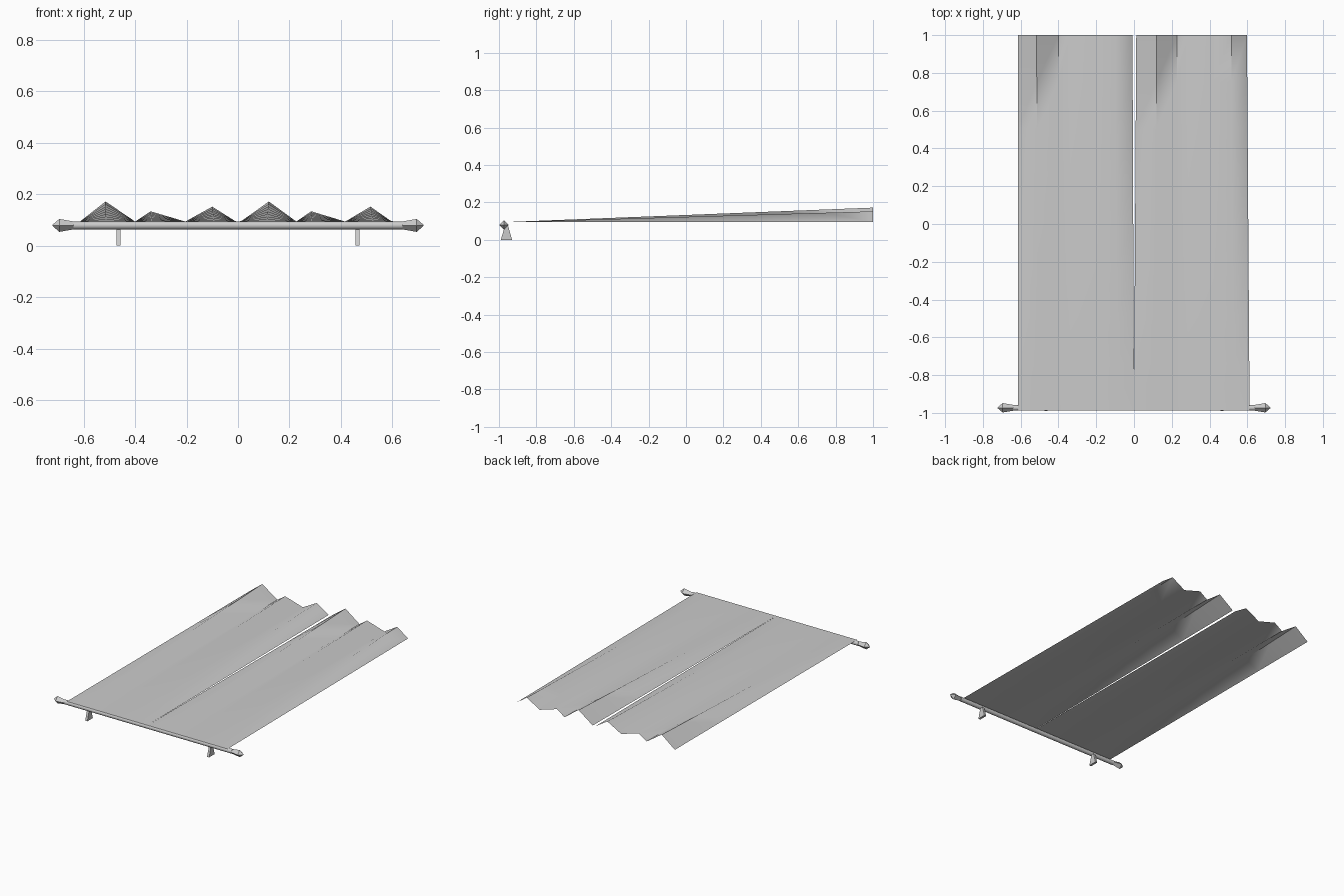
import bpy, bmesh, math
from mathutils import Vector

cube = bpy.data.objects.get("Cube")
if cube:
    bpy.data.objects.remove(cube, do_unlink=True)

grey = bpy.data.materials.new("light grey")
grey.use_nodes = True
grey.diffuse_color = (0.6, 0.6, 0.6, 1)
grey.node_tree.nodes["Principled BSDF"].inputs["Base Color"].default_value = (0.6, 0.6, 0.6, 1)

ROD_Y, ROD_Z, ROD_R = -0.973, 0.079, 0.015
FRONT, BACK, FLOOR = -0.987, 1.0, 0.094


def add_object(name, bm, smooth=None):
    mesh = bpy.data.meshes.new(name)
    bm.to_mesh(mesh)
    bm.free()
    mesh.materials.append(grey)
    obj = bpy.data.objects.new(name, mesh)
    bpy.context.collection.objects.link(obj)
    if smooth is not None:
        bpy.ops.object.select_all(action='DESELECT')
        obj.select_set(True)
        bpy.context.view_layer.objects.active = obj
        bpy.ops.object.shade_smooth_by_angle(angle=math.radians(smooth))
    return obj


def curtain_panel(name, folds, front_edges):
    """Sheet that is flat at the rod and pleated at the hem."""
    bm = bmesh.new()
    rows = 8
    grid = []
    first, last = folds[0][0], folds[-1][0]
    for r in range(rows + 1):
        t = r / rows
        row = []
        for x, height in folds:
            # the outer edges drift slightly along the length
            s = (x - first) / (last - first)
            start = front_edges[0] + s * (front_edges[1] - front_edges[0])
            row.append(bm.verts.new((start + (x - start) * t,
                                     FRONT + (BACK - FRONT) * t,
                                     FLOOR + height * t)))
        grid.append(row)
    for a, b in zip(grid, grid[1:]):
        for i in range(len(a) - 1):
            bm.faces.new((a[i], a[i + 1], b[i + 1], b[i]))
    return add_object(name, bm, 60)


# Curtain panels: (x, fold height) across the hem
curtain_panel("right_curtain",
              [(-0.615, 0), (-0.515, 0.078), (-0.40, 0), (-0.34, 0.04),
               (-0.205, 0), (-0.10, 0.058), (-0.008, 0)], (-0.615, 0))
curtain_panel("left_curtain",
              [(0.012, 0), (0.12, 0.078), (0.227, 0), (0.285, 0.04),
               (0.417, 0), (0.515, 0.058), (0.598, 0)], (0, 0.612))


def rings_along_x(bm, stations, sides):
    """Loft closed rings of the given (x, radius) along the rod axis."""
    rings = []
    for x, radius in stations:
        ring = []
        for k in range(sides):
            a = 2 * math.pi * k / sides
            ring.append(bm.verts.new((x, ROD_Y + radius * math.cos(a),
                                      ROD_Z + radius * math.sin(a))))
        rings.append(ring)
    for a, b in zip(rings, rings[1:]):
        for k in range(sides):
            n = (k + 1) % sides
            bm.faces.new((a[k], a[n], b[n], b[k]))
    bm.faces.new(rings[0])
    bm.faces.new(rings[-1])
    bmesh.ops.recalc_face_normals(bm, faces=bm.faces)


# Curtain rod
bm = bmesh.new()
rings_along_x(bm, [(-0.64, ROD_R), (0.64, ROD_R)], 16)
add_object("curtain_rod", bm, 40)

for side, label in ((-1, "right"), (1, "left")):
    # Diamond finial
    bm = bmesh.new()
    rings_along_x(bm, [(side * 0.625, 0.013), (side * 0.695, 0.025),
                       (side * 0.722, 0.002)], 4)
    add_object(label + "_finial", bm)

    # Tapered wall bracket
    bm = bmesh.new()
    profile = [(-0.99, 0), (-0.93, 0), (-0.95, 0.07), (-0.969, 0.07)]
    face = bm.faces.new([bm.verts.new((side * 0.465 - 0.008, y, z)) for y, z in profile])
    extruded = bmesh.ops.extrude_face_region(bm, geom=[face])["geom"]
    bmesh.ops.translate(bm, vec=Vector((0.016, 0, 0)),
                        verts=[g for g in extruded if isinstance(g, bmesh.types.BMVert)])
    bmesh.ops.recalc_face_normals(bm, faces=bm.faces)
    add_object(label + "_bracket", bm)
